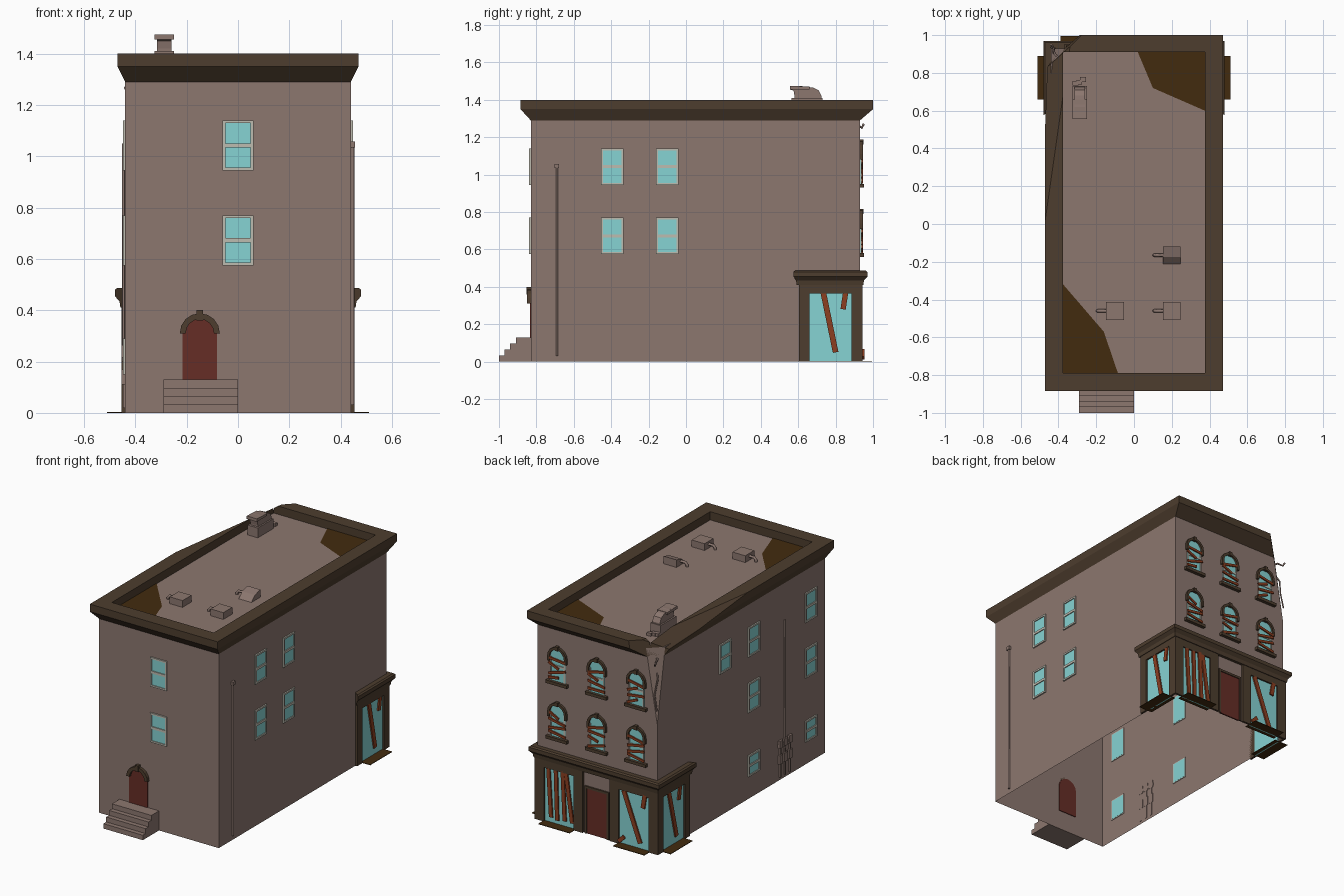
import bpy, bmesh, math, random
from mathutils import Vector, Matrix, geometry

if "Cube" in bpy.data.objects:
    bpy.data.objects.remove(bpy.data.objects["Cube"])

random.seed(4)

def material(name, r, g, b):
    m = bpy.data.materials.new(name)
    lin = [(c / 255 / 12.92) if c < 11 else ((c / 255 + 0.055) / 1.055) ** 2.4 for c in (r, g, b)]
    m.diffuse_color = (*lin, 1)
    m.use_nodes = True
    m.node_tree.nodes["Principled BSDF"].inputs["Base Color"].default_value = m.diffuse_color
    return m

WALL = material("wall_plaster", 140, 119, 111)
TRIM = material("dark_trim", 77, 61, 46)
GLASS = material("window_glass", 134, 211, 211)
FRAME = material("window_frame", 190, 188, 176)
DOOR = material("door_red", 102, 45, 38)
BOARD = material("plank_orange", 140, 62, 32)
PATCH = material("brown_patch", 66, 43, 15)

def finish(name, bm, mats):
    bmesh.ops.recalc_face_normals(bm, faces=bm.faces[:])
    me = bpy.data.meshes.new(name)
    bm.to_mesh(me)
    bm.free()
    for m in mats:
        me.materials.append(m)
    ob = bpy.data.objects.new(name, me)
    bpy.context.collection.objects.link(ob)
    return ob

# Facades: rotation about z and distance of the wall from the origin
SIDES = {"front": (0, .83), "right": (90, .44), "back": (180, .93), "left": (-90, .44)}

def prisms(name, side, pieces):
    """Extrude (outline, from, to, material) pieces outward from a facade."""
    ang, dist = SIDES[side]
    rot = Matrix.Rotation(math.radians(ang), 3, 'Z')
    bm, mats = bmesh.new(), []
    for pts, d0, d1, mat in pieces:
        if mat not in mats:
            mats.append(mat)
        a, b = [[bm.verts.new(rot @ Vector((u, -dist - d, z))) for u, z in pts] for d in (d0, d1)]
        n = len(pts)
        faces = [bm.faces.new(a), bm.faces.new(b[::-1])]
        faces += [bm.faces.new((a[i], b[i], b[(i + 1) % n], a[(i + 1) % n])) for i in range(n)]
        for f in faces:
            f.material_index = mats.index(mat)
    return finish(name, bm, mats)

def rect(u0, u1, z0, z1):
    return [(u0, z0), (u1, z0), (u1, z1), (u0, z1)]

def plank(u0, z0, u1, z1, w):
    d = Vector((u1 - u0, z1 - z0)).normalized() * w / 2
    return [(u0 - d.y, z0 + d.x), (u0 + d.y, z0 - d.x), (u1 + d.y, z1 - d.x), (u1 - d.y, z1 + d.x)]

def arc(u, z, r, n=8):
    return [(u + r * math.cos(math.pi * i / n), z + r * math.sin(math.pi * i / n)) for i in range(n + 1)]

def arch_ring(u, z, r0, r1, drop=0.0):
    outer, inner = arc(u, z, r1), arc(u, z, r0)[::-1]
    if drop:
        outer = [(u + r1, z - drop)] + outer + [(u - r1, z - drop)]
        inner = [(u - r0, z - drop)] + inner + [(u + r0, z - drop)]
    return outer + inner

def box(name, mat, x0, x1, y0, y1, z0, z1):
    return prisms(name, "front", [(rect(x0, x1, z0, z1), -.83 - y0, -.83 - y1, mat)])

def loft(name, mat, rings, cyclic):
    """Skin a closed loop of rings; open rings get end caps."""
    bm = bmesh.new()
    vs = [[bm.verts.new(p) for p in r] for r in rings]
    n, m = len(vs), len(vs[0])
    for i in range(n):
        for j in range(m if cyclic else m - 1):
            k, l = (i + 1) % n, (j + 1) % m
            bm.faces.new((vs[i][j], vs[k][j], vs[k][l], vs[i][l]))
    if not cyclic:
        bm.faces.new([r[0] for r in vs])
        bm.faces.new([r[-1] for r in vs])
    return finish(name, bm, [mat])

def break_corner(ob, a, b, c, toward):
    """Slice away the part of an object beyond the plane abc."""
    no = geometry.normal(a, b, c)
    if no.dot(Vector(toward)) < 0:
        no = -no
    bm = bmesh.new()
    bm.from_mesh(ob.data)
    cut = bmesh.ops.bisect_plane(bm, geom=bm.verts[:] + bm.edges[:] + bm.faces[:],
                                 plane_co=a, plane_no=no, clear_outer=True)["geom_cut"]
    edges = [e for e in cut if isinstance(e, bmesh.types.BMEdge)]
    bmesh.ops.triangle_fill(bm, use_beauty=True, edges=edges)
    bm.to_mesh(ob.data)
    bm.free()

def tube(name, mat, pts, r):
    cu = bpy.data.curves.new(name, 'CURVE')
    cu.dimensions, cu.bevel_depth, cu.bevel_resolution, cu.use_fill_caps = '3D', r, 1, True
    sp = cu.splines.new('POLY')
    sp.points.add(len(pts) - 1)
    for p, q in zip(sp.points, pts):
        p.co = (*q, 1)
    cu.materials.append(mat)
    bpy.context.collection.objects.link(bpy.data.objects.new(name, cu))

# Body: shell open at the bottom, with the roof deck as its top
ROOF = 1.345
bm = bmesh.new()
bmesh.ops.create_cube(bm, size=1, matrix=Matrix.Translation((0, .05, ROOF / 2)) @ Matrix.Diagonal((.88, 1.76, ROOF, 1)))
bm.faces.ensure_lookup_table()
bmesh.ops.delete(bm, geom=[min(bm.faces, key=lambda f: f.calc_center_median().z)], context='FACES_ONLY')
body = finish("building_walls", bm, [WALL])

# Roof cornice ring
levels = [(.44, -.83, .93, 1.29), (.47, -.885, 1.0, 1.35), (.47, -.885, 1.0, 1.40),
          (.375, -.79, .91, 1.40), (.375, -.79, .91, 1.30)]
cornice = loft("roof_cornice", TRIM, [[(-x, f, z), (x, f, z), (x, b, z), (-x, b, z)] for x, f, b, z in levels], True)

# Collapsed back corner
for ob in (body, cornice):
    break_corner(ob, (-.44, .93, .86), (-.44, .85, 1.33), (-.36, .93, 1.33), (-1, 1, 0))
break_corner(cornice, (-.38, .65, 1.4), (-.47, .83, 1.32), (-.33, 1.0, 1.4), (-1, 1, 1))
tube("bent_rod_upper", WALL, [(-.38, .86, 1.26), (-.42, .90, 1.28), (-.43, .94, 1.25), (-.44, .95, 1.27)], .006)
tube("bent_rod_lower", WALL, [(-.40, .88, 1.22), (-.43, .91, 1.15), (-.42, .93, 1.05), (-.44, .935, .95)], .005)

# Roof patches
for name, pts in (("roof_patch_back", [(.02, .91), (.375, .91), (.375, .60), (.10, .72)]),
                  ("roof_patch_front", [(-.375, -.32), (-.16, -.57), (-.085, -.79), (-.375, -.79)])):
    bm = bmesh.new()
    f = bm.faces.new([bm.verts.new((x, y, ROOF + .003)) for x, y in pts])
    if f.normal.z < 0:
        f.normal_flip()
    finish(name, bm, [PATCH])

# Roof vents, each with a side pipe
for i, (x, y) in enumerate([(-.10, -.46), (.20, -.46), (.20, -.165)]):
    if i < 2:
        box(f"roof_vent_{i}", WALL, x - .047, x + .047, y - .047, y + .047, ROOF, 1.39)
    else:
        prisms("roof_vent_tilted", "right", [([(y - .047, ROOF), (y + .047, ROOF), (y + .047, 1.395), (y - .01, 1.38)],
                                              x - .047 - .44, x + .047 - .44, WALL)])
    tube(f"vent_pipe_{i}", WALL, [(x - .04, y, 1.37), (x - .08, y, 1.37), (x - .093, y, 1.355), (x - .093, y, ROOF)], .009)

# Chimney cowl and rubble
cowl = [(.58, ROOF), (.72, ROOF), (.725, 1.42), (.71, 1.45), (.68, 1.465), (.62, 1.473),
        (.555, 1.473), (.555, 1.455), (.575, 1.45), (.58, 1.42)]
prisms("chimney_cowl", "right", [(cowl, -.755, -.70, WALL),
                                 ([(.555, 1.455), (.66, 1.455), (.66, 1.47), (.555, 1.475)], -.765, -.69, WALL),
                                 (rect(.565, .73, ROOF, 1.41), -.765, -.69, WALL)])
for i, (x, y) in enumerate([(-.31, .745), (-.27, .765), (-.29, .75)]):
    box(f"rubble_{i}", WALL, x - .015, x + .015, y - .012, y + .012, ROOF, ROOF + .02)

# Sash windows
def sash(name, side, u, z0, z1, w=.06):
    t, m = .011, (z0 + z1) / 2
    bars = [rect(u - w, u - w + t, z0, z1), rect(u + w - t, u + w, z0, z1), rect(u - w, u + w, z0, z0 + t),
            rect(u - w, u + w, z1 - t, z1), rect(u - w, u + w, m - .008, m + .008)]
    prisms(name, side, [(b, -.004, .009, FRAME) for b in bars] +
           [(rect(u - w + .005, u + w - .005, z0 + .005, z1 - .005), -.005, .003, GLASS)])

LOW, MID, TOP = (.15, .29), (.575, .77), (.945, 1.14)
for side, spots in (("front", [(0, MID), (0, TOP)]),
                    ("right", [(-.395, MID), (-.395, TOP), (-.10, MID), (-.10, TOP)]),
                    ("left", [(.68, LOW), (.68, MID), (.68, TOP), (.08, LOW), (.08, MID), (.08, TOP), (-.22, TOP)])):
    for i, (u, (z0, z1)) in enumerate(spots):
        sash(f"{side}_window_{i}", side, u, z0, z1)

# Front door, arch and steps
prisms("front_door", "front", [([(-.217, .13), (-.081, .13)] + arc(-.149, .31, .068), -.005, .004, DOOR)])
prisms("front_door_arch", "front", [(arch_ring(-.149, .31, .055, .078), 0, .02, TRIM),
                                    (rect(-.161, -.137, .36, .40), 0, .024, TRIM)])
stair = [(-.83, 0), (-1.0, 0)]
for i in range(4):
    stair += [(-1 + .03 * i, .0325 * (i + 1)), (-1 + .03 * min(i + 1, 3), .0325 * (i + 1))]
stair[-1] = (-.83, .13)
prisms("front_steps", "right", [(stair, -.73, -.44, WALL)])

# Boarded arched windows on the back
for r, z in enumerate((.56, .93)):
    for c, u in enumerate((-.29, 0, .29)):
        sp = z + .18
        parts = [([(u - .056, z + .02), (u + .056, z + .02)] + arc(u, sp, .056), -.005, .003, GLASS),
                 (rect(u - .055, u + .055, z + .115, z + .128), 0, .008, FRAME),
                 (rect(u - .055, u - .047, z + .02, sp), 0, .008, FRAME),
                 (rect(u + .047, u + .055, z + .02, sp), 0, .008, FRAME),
                 (arch_ring(u, sp, .054, .07, .03), 0, .016, TRIM),
                 (rect(u - .011, u + .011, sp + .05, sp + .077), 0, .02, TRIM),
                 (rect(u - .078, u + .078, z, z + .02), 0, .022, TRIM)]
        for k in range(4):
            h, s = z + .045 + .04 * k, random.uniform(-.02, .02)
            parts.append((plank(u - .062, h - s, u + .062 - random.choice((0, 0, .05)), h + s, .016), .008, .016, BOARD))
        prisms(f"back_window_{r}_{c}", "back", parts)

# Shop front: glass, posts, beam and planks
def shop_bay(name, side, u0, u1, planks):
    prisms(name, side, [(rect(u0, u1, 0, .37), -.005, .003, GLASS)] +
           [(plank(*p), .004, .013, BOARD) for p in planks])

shop_bay("shop_window_right", "right", .66, .885, [(.73, .39, .80, .05, .03), (.855, .38, .84, .28, .028)])
shop_bay("shop_window_left", "left", -.885, -.66, [(-.82, .37, -.74, .05, .03), (-.70, .38, -.715, .28, .028)])
shop_bay("shop_window_back_a", "back", -.385, -.165,
         [(-.355, .36, -.335, .04, .026), (-.30, .36, -.29, .03, .026), (-.25, .37, -.235, .04, .026), (-.225, .36, -.18, .04, .026)])
shop_bay("shop_window_back_b", "back", .165, .385, [(.20, .36, .32, .04, .03), (.355, .37, .34, .28, .028)])
prisms("shop_posts_back", "back", [(rect(a, b, 0, .42), 0, .014, TRIM) for a, b in
                                   ((-.454, -.385), (-.165, -.10), (.10, .165), (.385, .454))] +
       [(rect(a, b, .36, .42), 0, .013, TRIM) for a, b in ((-.40, -.10), (.10, .40))])
for side, s in (("right", 1), ("left", -1)):
    prisms(f"shop_posts_{side}", side, [(rect(min(s * a, s * b), max(s * a, s * b), z, .42), 0, .014, TRIM)
                                        for a, b, z in ((.605, .66, 0), (.885, .944, 0), (.65, .89, .365))])
prisms("shop_door", "back", [(rect(-.075, .075, 0, .30), -.005, .004, DOOR)] +
       [(r, 0, .01, TRIM) for r in (rect(-.09, -.075, 0, .315), rect(.075, .09, 0, .315), rect(-.09, .09, .30, .315))])
profile = [(0, .41), (.018, .41), (.022, .435), (.04, .455), (.04, .48), (.03, .487), (0, .487)]
loft("shop_cornice", TRIM, [[(.44 + o, .605 - o * .75, z), (.44 + o, .93 + o, z), (-.44 - o, .93 + o, z),
                             (-.44 - o, .605 - o * .75, z)] for o, z in profile], False)

# Ground slabs below the shop windows and a fallen plank
for i, s in enumerate((-1, 1)):
    box(f"side_slab_{i}", PATCH, min(s * .41, s * .51), max(s * .41, s * .51), .66, .89, 0, .004)
    box(f"back_slab_{i}", PATCH, s * .275 - .115, s * .275 + .115, .90, .995, 0, .004)
prisms("fallen_plank", "back", [(plank(.17, .02, .21, .06, .025), .015, .025, BOARD)])

# Wall pipes and meters
tube("right_drain_pipe", WALL, [(.446, -.69, .03), (.446, -.69, 1.05)], .007)
box("right_pipe_cap", WALL, .44, .456, -.702, -.678, 1.035, 1.058)
tube("left_riser_pipe", WALL, [(-.446, -.40, .2), (-.446, -.40, 1.05)], .006)
meters = [(rect(.335, .475, .225, .245), -.003, .008, WALL)]
for u in (.355, .405, .455):
    meters += [(rect(u - .017, u + .017, .11, .17), -.003, .014, WALL), (rect(u - .017, u + .017, .215, .265), -.003, .014, WALL),
               (rect(u - .006, u + .006, .02, .23), -.003, .009, WALL)]
prisms("left_meters", "left", meters)
